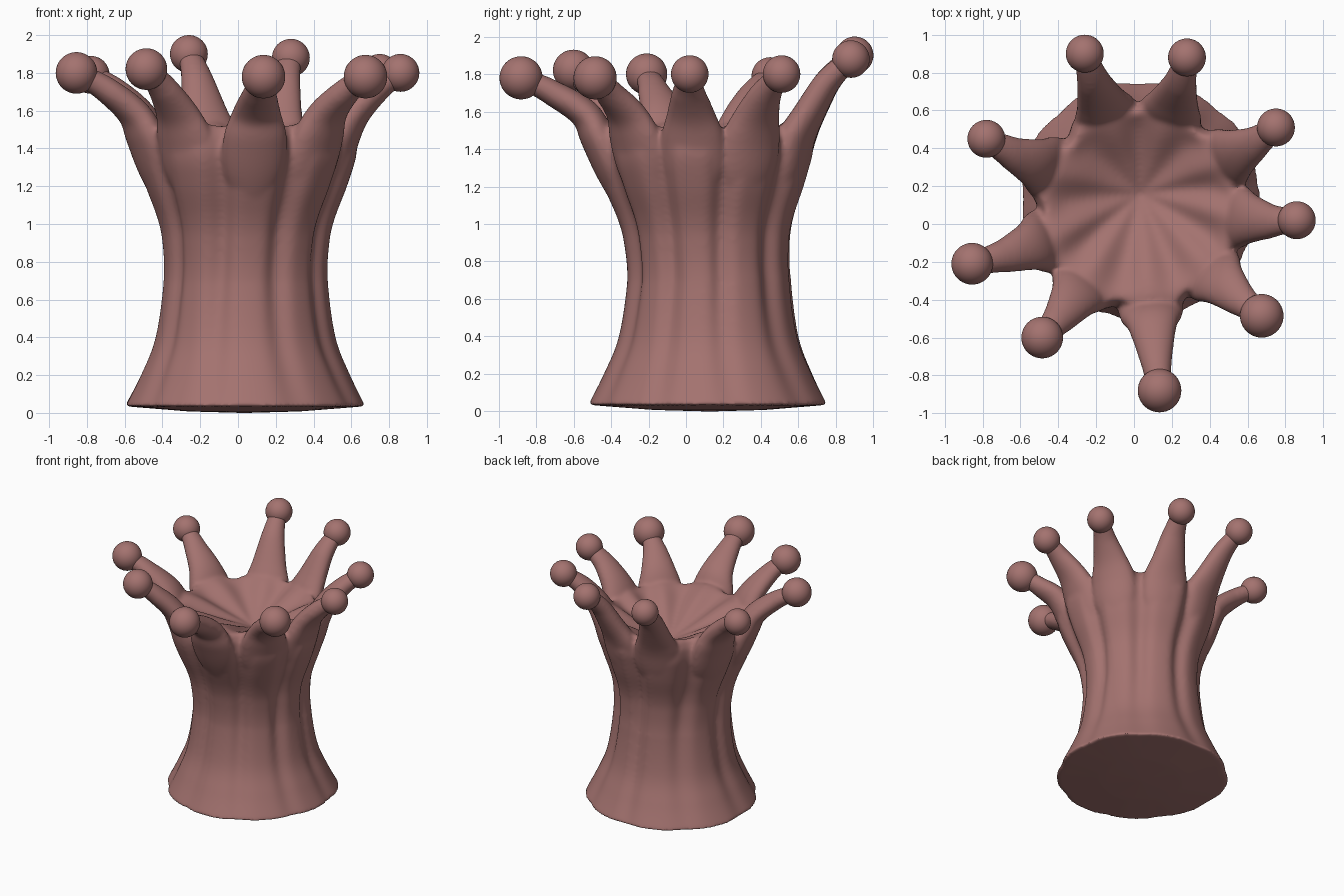
import bpy, bmesh, math
from mathutils import Vector

if "Cube" in bpy.data.objects:
    bpy.data.objects.remove(bpy.data.objects["Cube"])

mat = bpy.data.materials.new("dusty_rose")
mat.diffuse_color = (0.37, 0.17, 0.16, 1)
mat.use_nodes = True
mat.node_tree.nodes["Principled BSDF"].inputs["Base Color"].default_value = mat.diffuse_color

CX, CY = 0.033, 0.128
# ball tips: x, y, z, radius
TIPS = [(0.86, 0.02, 1.80, .10), (0.75, 0.51, 1.80, .10), (0.28, 0.88, 1.88, .10),
        (-0.26, 0.90, 1.90, .10), (-0.78, 0.45, 1.79, .10), (-0.855, -0.21, 1.80, .11),
        (-0.485, -0.60, 1.82, .11), (0.135, -0.88, 1.78, .115), (0.675, -0.485, 1.78, .115)]
ANG = sorted(math.atan2(t[1] - CY, t[0] - CX) % math.tau for t in TIPS)


def groove(th, power=6):
    """0 on a lobe, 1 midway between two lobes."""
    th %= math.tau
    for i, a in enumerate(ANG):
        b = ANG[(i + 1) % len(ANG)]
        span = (b - a) % math.tau
        t = (th - a) % math.tau
        if t <= span:
            return math.sin(math.pi * t / span) ** power
    return 0


def skin(bm, rings):
    """Closed surface through rings of points, capped at both ends."""
    vs = [[bm.verts.new(p) for p in ring] for ring in rings]
    n = len(vs[0])
    for lo, hi in zip(vs, vs[1:]):
        for i in range(n):
            j = (i + 1) % n
            bm.faces.new((lo[i], lo[j], hi[j], hi[i]))
    bm.faces.new(vs[0][::-1])
    bm.faces.new(vs[-1])


def spline(pts, steps=6):
    """Catmull-Rom through tuples of any length."""
    P = [Vector(p) for p in pts]
    out = []
    for i in range(len(P) - 1):
        a, b, c, d = P[max(i - 1, 0)], P[i], P[i + 1], P[min(i + 2, len(P) - 1)]
        for k in range(steps):
            t = k / steps
            out.append(0.5 * (2 * b + (c - a) * t + (2 * a - 5 * b + 4 * c - d) * t * t
                              + (3 * b - a - 3 * c + d) * t ** 3))
    return out + [P[-1]]


bm = bmesh.new()

# fluted trunk with a ribbed funnel on top: (radius, z, groove depth, rib height, centre shift)
outer = spline([(.642, .035, .015, 0, 0), (.56, .2, .02, 0, 0), (.482, .4, .025, 0, 0),
                (.44, .7, .035, 0, 0), (.447, .9, .04, 0, 0), (.475, 1.03, .045, 0, 0),
                (.54, 1.2, .05, 0, 0), (.59, 1.36, .055, 0, 0), (.592, 1.46, .06, 0, 0)])
cup = spline([(.55, 1.52, .05, 0, 0), (.49, 1.515, .02, .035, .01), (.38, 1.465, 0, .045, .03),
              (.2, 1.39, 0, .02, .055), (.008, 1.32, 0, 0, .07)], 4)
profile = [Vector((.02, 0, 0, 0, 0)), Vector((.3, .008, 0, 0, 0))] + outer + cup
rings = []
for r, z, g, rib, dy in profile:
    lean = -0.04 * min(max((z - .7) / .6, 0), 1) + dy
    ring = []
    for i in range(180):
        th = math.tau * i / 180
        rr = r * (1 + .012 * math.sin(3 * th + 2 * z)) - g * groove(th + .05 * math.sin(3 * z))
        rr = max(rr, .005)
        ring.append((CX + rr * math.cos(th), CY + lean + rr * math.sin(th),
                     z + rib * (1 - groove(th, 2))))
    rings.append(ring)
skin(bm, rings)

# flattened tapering arms: (radius, z, radial half-thickness, side half-width)
for x, y, z, _ in TIPS:
    th = math.atan2(y - CY, x - CX)
    D = math.hypot(x - CX, y - CY)
    k = (D - .85) * .3
    rad = Vector((math.cos(th), math.sin(th), 0))
    side = Vector((-rad.y, rad.x, 0))
    path = spline([(.40, 1.10, .08, .10), (.475 + k / 2, 1.29, .09, .165),
                   (.53 + k, 1.46, .09, .17), (.60 + k, 1.59, .08, .13),
                   (.5 * (.61 + k + D), .36 * 1.61 + .64 * z - .012, .068, .085),
                   (D, z, .055, .06)])
    rings = []
    for i, (r, h, a, b) in enumerate(path):
        p, q = path[max(i - 1, 0)], path[min(i + 1, len(path) - 1)]
        tan = (rad * (q[0] - p[0]) + Vector((0, 0, q[1] - p[1]))).normalized()
        nrm = side.cross(tan).normalized()
        c = Vector((CX, CY - .025, h)) + rad * r
        c.y += .025 * max(0, (i - len(path) + 8) / 7)
        rings.append([c + nrm * a * math.cos(u) + side * b * math.sin(u)
                      for u in (math.tau * s / 24 for s in range(24))])
    skin(bm, rings)

bmesh.ops.recalc_face_normals(bm, faces=bm.faces)
me = bpy.data.meshes.new("trunk_with_arms")
bm.to_mesh(me)
bm.free()
me.materials.append(mat)
body = bpy.data.objects.new("trunk_with_arms", me)
bpy.context.collection.objects.link(body)

# fuse trunk and arms into one soft skin
rm = body.modifiers.new("fuse", 'REMESH')
rm.mode = 'VOXEL'
rm.voxel_size = 0.013
rm.use_smooth_shade = True
sm = body.modifiers.new("soften", 'SMOOTH')
sm.factor = 0.5
sm.iterations = 12

# round tips
for i, (x, y, z, r) in enumerate(TIPS):
    bpy.ops.mesh.primitive_uv_sphere_add(segments=40, ring_count=24, radius=r, location=(x, y, z))
    ball = bpy.context.object
    ball.name = f"tip_ball_{i + 1}"
    ball.data.materials.append(mat)
    bpy.ops.object.shade_smooth()
